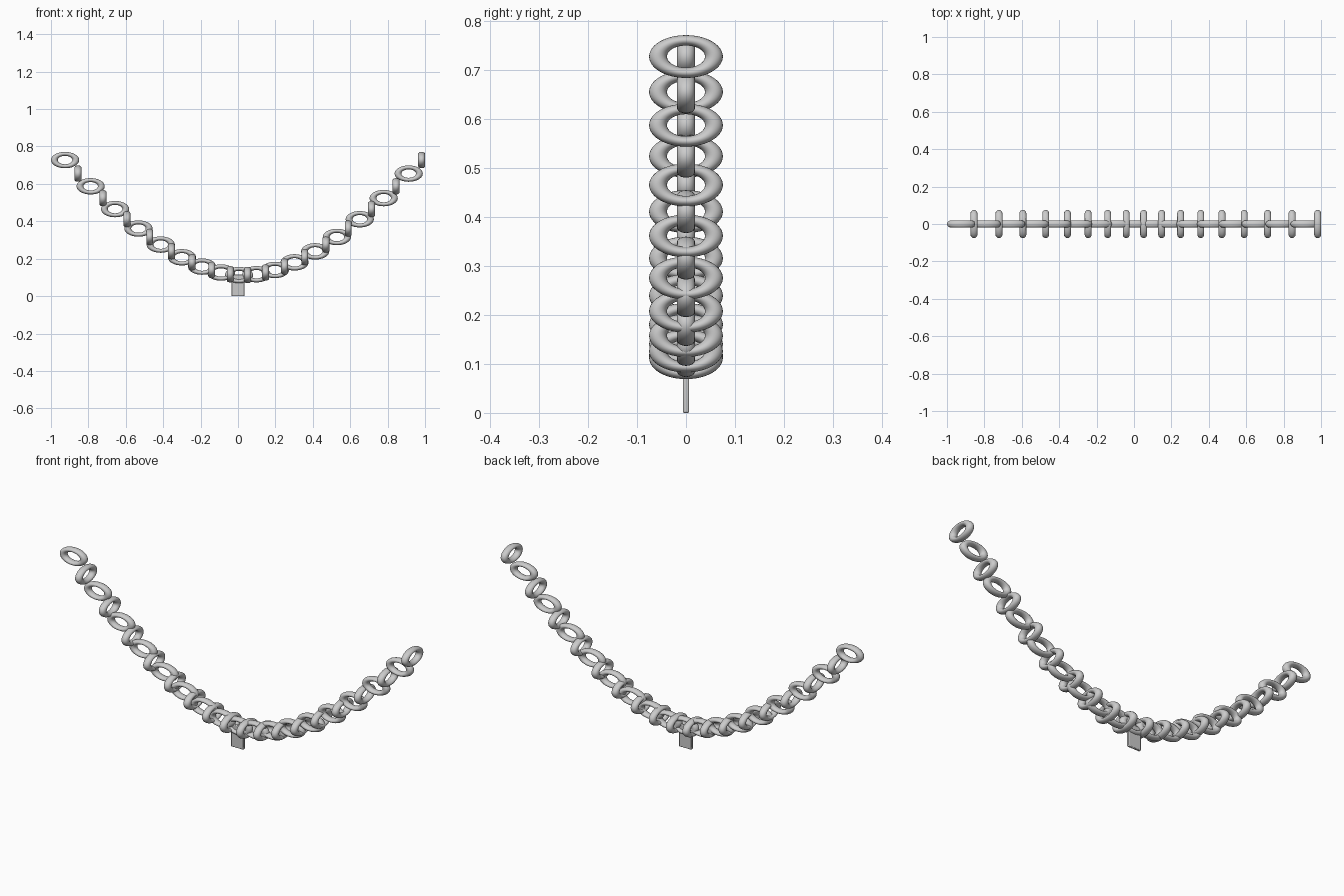
import bpy, bmesh, math
from mathutils import Matrix

if "Cube" in bpy.data.objects:
    bpy.data.objects.remove(bpy.data.objects["Cube"])

MAJOR, MINOR, SQUASH = 0.057, 0.0183, 0.58   # link ring proportions
COUNT, SHIFT = 34, 0.0285


def link_mesh(name, seg=48, sides=20):
    """Ring lying in the XZ plane, squashed in height."""
    bm = bmesh.new()
    rings = []
    for i in range(seg):
        a = 2 * math.pi * i / seg
        ring = []
        for j in range(sides):
            b = 2 * math.pi * j / sides
            r = MAJOR + MINOR * math.cos(b)
            ring.append(bm.verts.new((r * math.cos(a), MINOR * math.sin(b),
                                      r * math.sin(a) * SQUASH)))
        rings.append(ring)
    for i in range(seg):
        p, q = rings[i], rings[(i + 1) % seg]
        for j in range(sides):
            k = (j + 1) % sides
            bm.faces.new((p[j], q[j], q[k], p[k])).smooth = True
    bmesh.ops.recalc_face_normals(bm, faces=bm.faces)
    me = bpy.data.meshes.new(name)
    bm.to_mesh(me)
    bm.free()
    return me


# Chain links: alternate between facing front and facing sideways
front_link = link_mesh("front_link")
side_link = front_link.copy()
side_link.name = "side_link"
side_link.transform(Matrix.Rotation(math.pi / 2, 4, 'Z'))
for i in range(COUNT):
    u = i - (COUNT - 1) / 2
    x = math.copysign(0.0458 * abs(u) + 0.000725 * u * u, u) + SHIFT
    z = 0.112 + 0.00226 * u * u
    ob = bpy.data.objects.new(f"chain_link_{i + 1:02d}", side_link if i % 2 else front_link)
    ob.location = (x, 0, z)
    bpy.context.collection.objects.link(ob)

# Pendant tag hanging from the lowest link
bpy.ops.mesh.primitive_cube_add(size=1, location=(0, 0, 0.0575))
tag = bpy.context.object
tag.name = "pendant_tag"
tag.data.transform(Matrix.Diagonal((0.07, 0.013, 0.115, 1)))
bev = tag.modifiers.new("soft_edges", 'BEVEL')
bev.width, bev.segments = 0.003, 2
bpy.ops.object.shade_smooth_by_angle()
